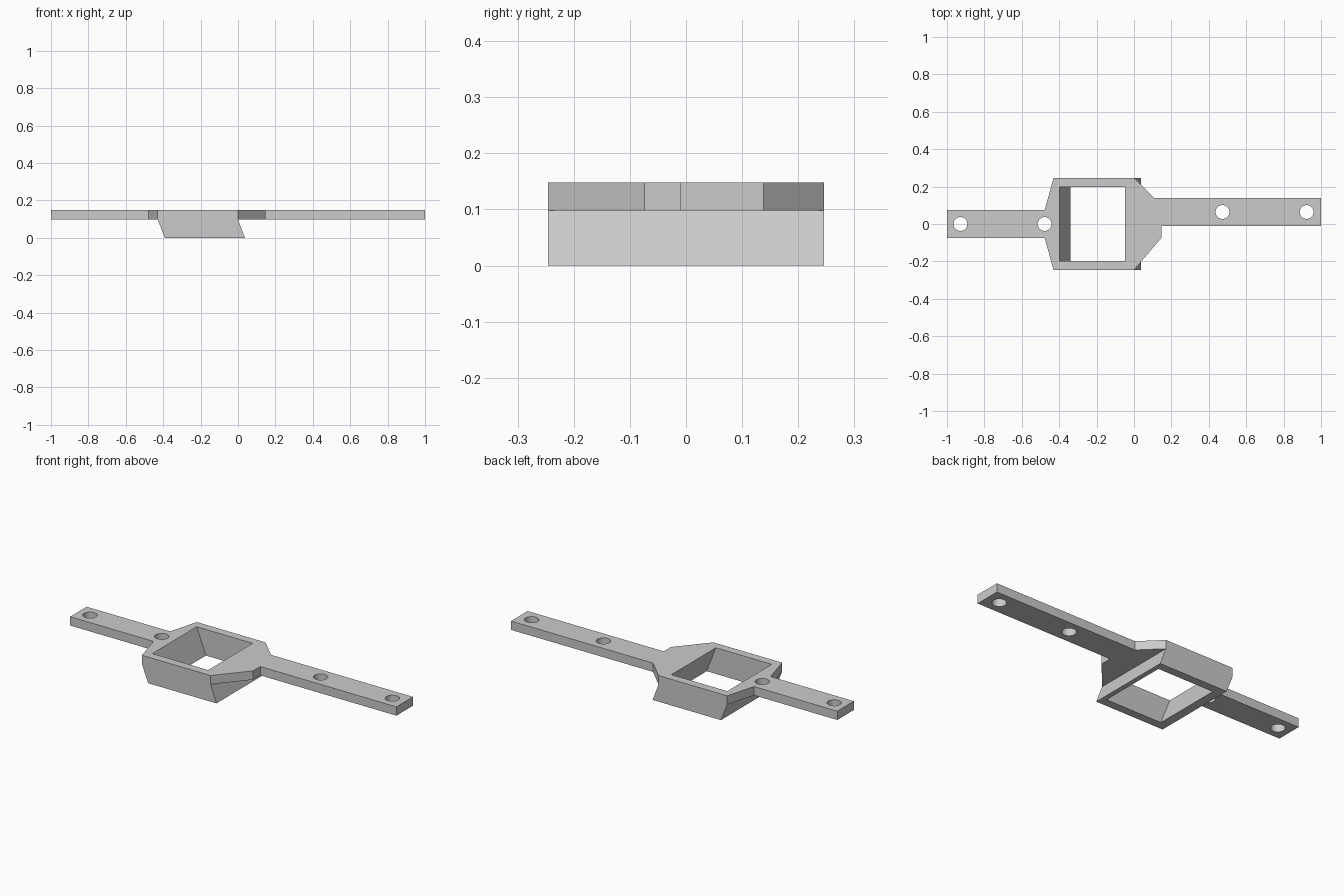
import bpy, bmesh
from mathutils import Vector

if "Cube" in bpy.data.objects:
    bpy.data.objects.remove(bpy.data.objects["Cube"], do_unlink=True)

TOP, SEAM = 0.148, 0.098      # plate top and underside
HALF = 0.246                  # half depth of the socket

grey = bpy.data.materials.new("light grey")
grey.use_nodes = True
grey.diffuse_color = (0.6, 0.6, 0.6, 1)
grey.node_tree.nodes["Principled BSDF"].inputs["Base Color"].default_value = (0.6, 0.6, 0.6, 1)


def prism(name, outline, shift):
    """Solid made by sweeping a closed outline along a vector."""
    bm = bmesh.new()
    face = bm.faces.new([bm.verts.new(p) for p in outline])
    new = bmesh.ops.extrude_face_region(bm, geom=[face])["geom"]
    moved = [v for v in new if isinstance(v, bmesh.types.BMVert)]
    bmesh.ops.translate(bm, verts=moved, vec=Vector(shift))
    bmesh.ops.recalc_face_normals(bm, faces=bm.faces)
    mesh = bpy.data.meshes.new(name)
    bm.to_mesh(mesh)
    bm.free()
    mesh.materials.append(grey)
    obj = bpy.data.objects.new(name, mesh)
    bpy.context.collection.objects.link(obj)
    return obj


def combine(target, tool, operation):
    """Apply a boolean and discard the tool."""
    mod = target.modifiers.new(operation.lower(), "BOOLEAN")
    mod.operation, mod.solver, mod.object = operation, "EXACT", tool
    tool.hide_render = True
    bpy.ops.object.select_all(action="DESELECT")
    bpy.context.view_layer.objects.active = target
    target.select_set(True)
    bpy.ops.object.modifier_apply(modifier=mod.name)
    bpy.data.objects.remove(tool, do_unlink=True)


# Flat plate with a short centred arm and a long offset arm
plan = [(-1, -0.074), (-0.478, -0.074), (-0.43, -HALF), (0, -HALF),
        (0.147, -0.074), (0.147, -0.01), (1, -0.01), (1, 0.138),
        (0.11, 0.138), (0, HALF), (-0.43, HALF), (-0.478, 0.074), (-1, 0.074)]
bracket = prism("mounting_bracket", [(x, y, SEAM) for x, y in plan], (0, 0, TOP - SEAM))

# Leaning socket block under the plate
side = [(-0.391, 0), (0.037, 0), (0, SEAM), (-0.43, SEAM)]
block = prism("socket_block", [(x, -HALF, z) for x, z in side], (0, 2 * HALF, 0))
combine(bracket, block, "UNION")

# Leaning rectangular opening, cut past both ends
lean = 0.39
low, high = -0.05, TOP + 0.05
opening = [(x + lean * (TOP - z), z) for x, z in
           [(-0.398, low), (-0.048, low), (-0.048, high), (-0.398, high)]]
cutter = prism("opening_cutter", [(x, -0.199, z) for x, z in opening], (0, 0.398, 0))
combine(bracket, cutter, "DIFFERENCE")

# Screw holes through the arms
for x, y in [(-0.928, 0), (-0.478, 0), (0.473, 0.064), (0.923, 0.064)]:
    bpy.ops.mesh.primitive_cylinder_add(vertices=40, radius=0.037, depth=0.12,
                                        location=(x, y, (TOP + SEAM) / 2))
    drill = bpy.context.object
    drill.name = "screw_hole_cutter"
    drill.data.materials.append(grey)
    combine(bracket, drill, "DIFFERENCE")

bpy.ops.object.select_all(action="DESELECT")
bracket.select_set(True)
bpy.context.view_layer.objects.active = bracket
bpy.ops.object.shade_smooth_by_angle(angle=0.5)
